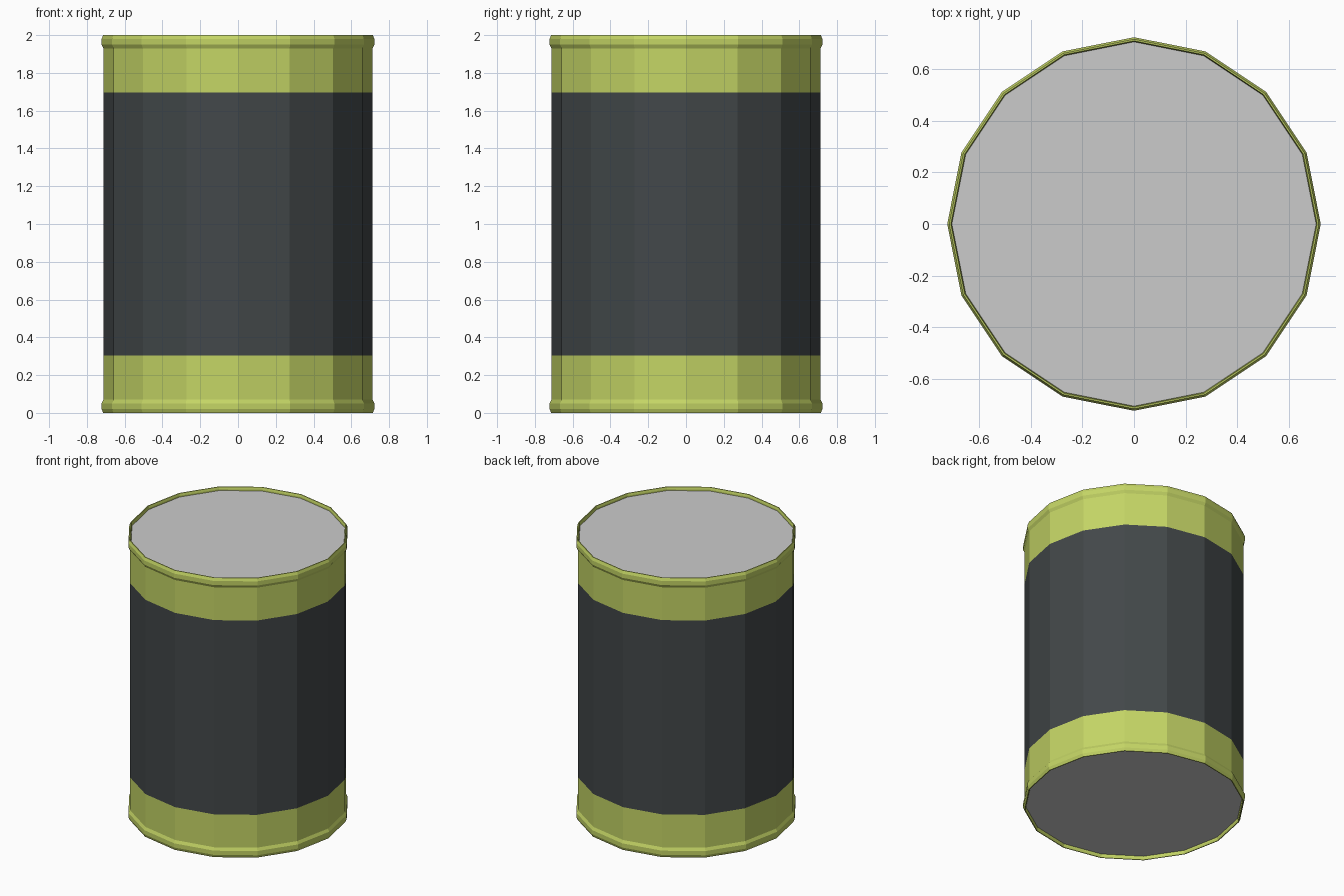
import bpy, bmesh
from math import cos, sin, pi

if "Cube" in bpy.data.objects:
    bpy.data.objects.remove(bpy.data.objects["Cube"])

SIDES = 16
R = 0.712


def material(name, rgb):
    m = bpy.data.materials.new(name)
    m.diffuse_color = (*rgb, 1)
    m.use_nodes = True
    m.node_tree.nodes["Principled BSDF"].inputs["Base Color"].default_value = m.diffuse_color
    return m


def lathe(name, profile, mat=None, cap=False):
    """Revolve (radius, z) points into a flat-faced 16-sided shell."""
    bm = bmesh.new()
    rings = [[bm.verts.new((r * cos(2 * pi * i / SIDES), r * sin(2 * pi * i / SIDES), z))
              for i in range(SIDES)] for r, z in profile]
    for a, b in zip(rings, rings[1:]):
        for i in range(SIDES):
            j = (i + 1) % SIDES
            bm.faces.new((a[i], a[j], b[j], b[i]))
    if cap:
        bm.faces.new(rings[0])
    mesh = bpy.data.meshes.new(name)
    bm.to_mesh(mesh)
    bm.free()
    obj = bpy.data.objects.new(name, mesh)
    bpy.context.collection.objects.link(obj)
    if mat:
        mesh.materials.append(mat)
    return obj


lime = material("lime", (0.55, 0.66, 0.13))
dark = material("charcoal", (0.055, 0.064, 0.067))

# dark middle of the drum
lathe("body", [(R, 0.305), (R, 1.695)], dark)

# upper band with rolled rim and shallow inner lip
band = [(R, 1.695), (R, 1.93), (0.722, 1.95), (0.722, 1.98),
        (0.714, 2.0), (0.708, 2.0), (0.704, 1.985), (0.704, 1.97)]
lathe("top_band", band, lime)

# lower band mirrors the upper one
lower = [(r, 2 - z) for r, z in reversed(band)]
lathe("bottom_band", lower, lime)

# recessed grey lids
lathe("top_lid", [(0.704, 1.975)], cap=True)
bottom = lathe("bottom_lid", [(0.704, 0.025)], cap=True)
bottom.data.flip_normals()
